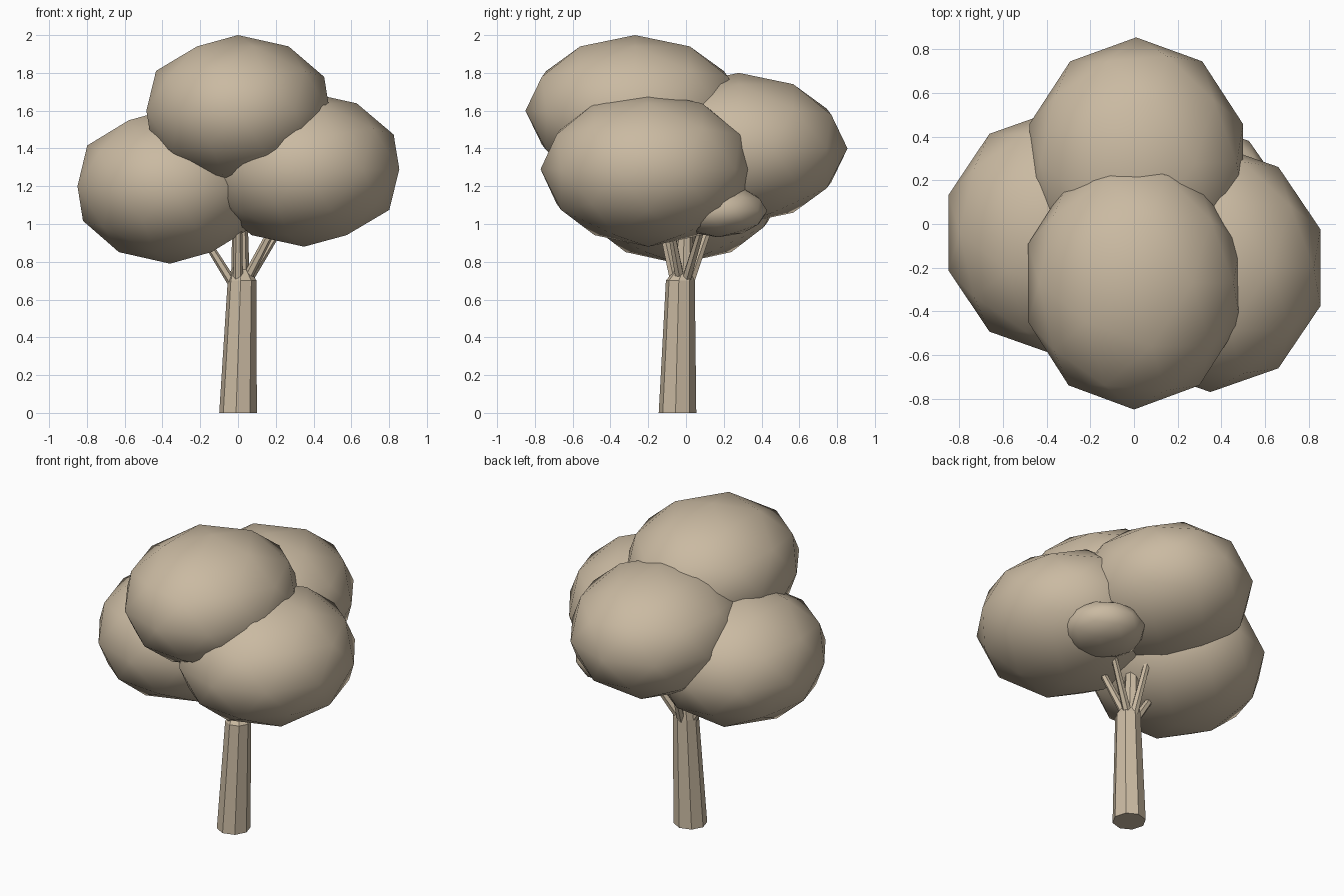
import bpy, bmesh, math
from mathutils import Vector

if "Cube" in bpy.data.objects:
    bpy.data.objects.remove(bpy.data.objects["Cube"])

# One flat tan colour for the whole tree
tan = bpy.data.materials.new("tan")
tan.diffuse_color = (0.59, 0.49, 0.36, 1.0)
tan.use_nodes = True
tan.node_tree.nodes["Principled BSDF"].inputs["Base Color"].default_value = tan.diffuse_color


def finish(name, bm, smooth):
    bmesh.ops.recalc_face_normals(bm, faces=bm.faces)
    mesh = bpy.data.meshes.new(name)
    bm.to_mesh(mesh)
    bm.free()
    mesh.materials.append(tan)
    for poly in mesh.polygons:
        poly.use_smooth = smooth
    obj = bpy.data.objects.new(name, mesh)
    bpy.context.collection.objects.link(obj)
    return obj


def foliage(name, centre, radii):
    """Low-poly leaf clump, smooth shaded."""
    bm = bmesh.new()
    bmesh.ops.create_icosphere(bm, subdivisions=2, radius=1.0)
    bmesh.ops.scale(bm, vec=radii, verts=bm.verts)
    bmesh.ops.translate(bm, vec=centre, verts=bm.verts)
    return finish(name, bm, True)


def limb(name, rings, sides, phase=0.0):
    """Loft closed rings (centre, radius) along a leaning path."""
    bm = bmesh.new()
    axis = Vector(rings[-1][0]) - Vector(rings[0][0])
    # Rings stay level for the trunk, square to the axis for branches
    turn = Vector((0, 0, 1)).rotation_difference(axis) if len(rings) == 2 else None
    loops = []
    for centre, r in rings:
        loop = []
        for i in range(sides):
            a = phase + 2 * math.pi * i / sides
            p = Vector((r * math.cos(a), r * math.sin(a), 0))
            if turn:
                p.rotate(turn)
            loop.append(bm.verts.new(p + Vector(centre)))
        loops.append(loop)
    for low, high in zip(loops, loops[1:]):
        for i in range(sides):
            j = (i + 1) % sides
            bm.faces.new((low[i], low[j], high[j], high[i]))
    bm.faces.new(loops[0][::-1])
    bm.faces.new(loops[-1])
    return finish(name, bm, False)


# Leaf clumps
foliage("foliage_front_top", (0.0, -0.27, 1.60), (0.51, 0.58, 0.40))
foliage("foliage_right", (0.35, -0.20, 1.29), (0.53, 0.57, 0.41))
foliage("foliage_left", (-0.36, -0.04, 1.20), (0.515, 0.56, 0.41))
foliage("foliage_back", (0.01, 0.28, 1.40), (0.515, 0.575, 0.40))
foliage("foliage_small", (0.38, 0.17, 1.07), (0.25, 0.26, 0.14))

# Trunk with a shoulder, continuing as a thin stem into the leaves
limb("trunk", [((0.0, -0.045, 0.0), 0.10),
               ((0.022, -0.03, 0.70), 0.077),
               ((0.012, -0.01, 0.76), 0.048),
               ((0.01, 0.0, 1.20), 0.036)], 8, math.radians(-6))

# Branches from the shoulder to each clump
branches = {
    "branch_left": ((0.0, -0.03, 0.64), (-0.25, -0.03, 1.04)),
    "branch_right": ((0.04, -0.03, 0.70), (0.24, -0.10, 1.08)),
    "branch_front": ((0.0, -0.06, 0.69), (0.0, -0.19, 1.28)),
    "branch_back": ((0.02, 0.02, 0.69), (0.0, 0.18, 1.15)),
    "branch_small": ((0.05, 0.0, 0.70), (0.26, 0.10, 1.04)),
}
for name, (start, end) in branches.items():
    limb(name, [(start, 0.026), (end, 0.018)], 6)
